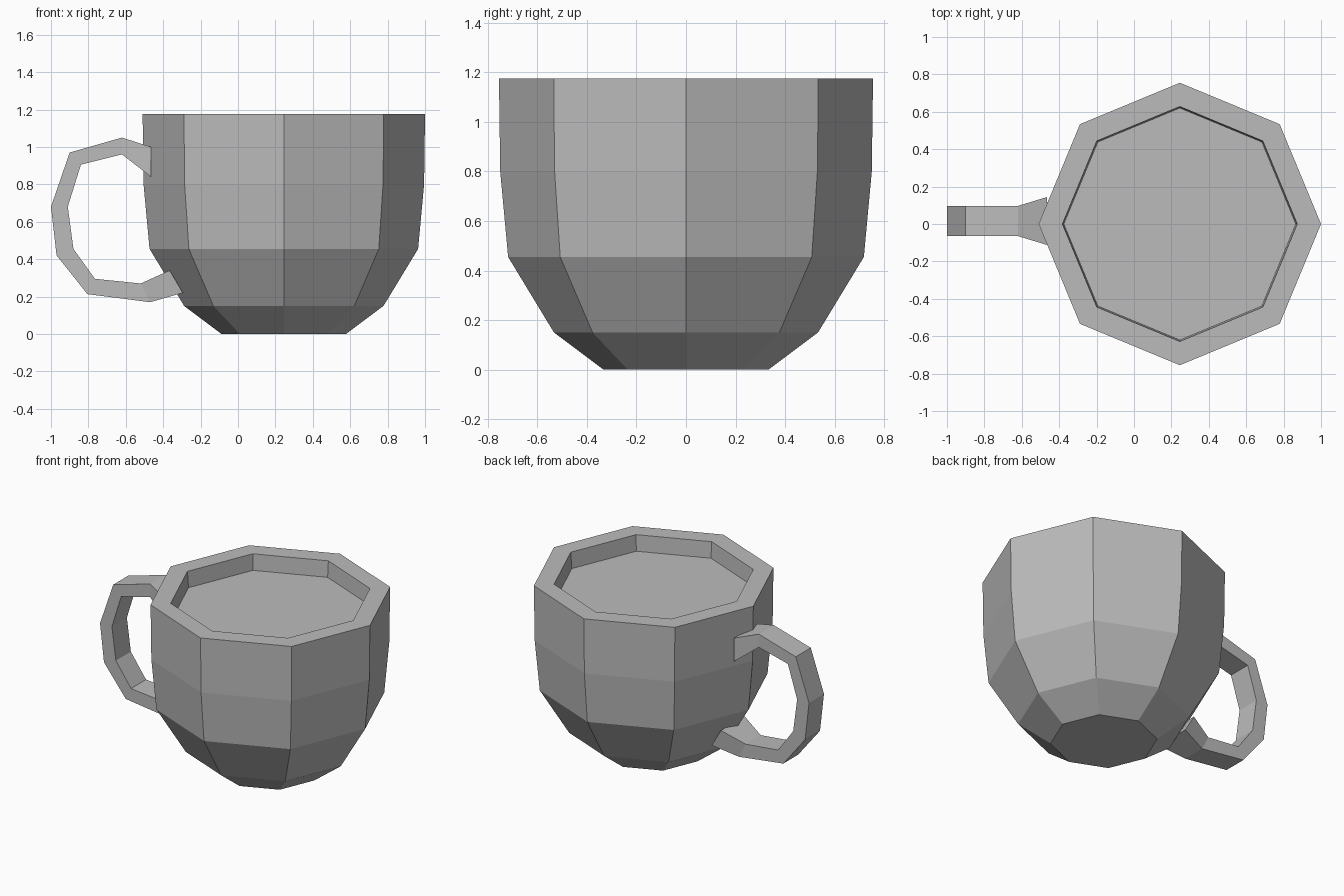
import bpy
import bmesh
from math import cos, sin, pi

cube = bpy.data.objects.get("Cube")
if cube:
    bpy.data.objects.remove(cube, do_unlink=True)

grey = bpy.data.materials.new("plain_grey")
grey.use_nodes = True
colour = (0.5, 0.5, 0.5, 1)
grey.diffuse_color = colour
grey.node_tree.nodes["Principled BSDF"].inputs["Base Color"].default_value = colour


def loft(name, rings):
    """Skin a list of equal closed rings, with a cap at each end."""
    bm = bmesh.new()
    loops = [[bm.verts.new(p) for p in ring] for ring in rings]
    for a, b in zip(loops, loops[1:]):
        for i in range(len(a)):
            j = (i + 1) % len(a)
            bm.faces.new((a[i], a[j], b[j], b[i]))
    bm.faces.new(loops[0])
    bm.faces.new(loops[-1])
    bmesh.ops.recalc_face_normals(bm, faces=bm.faces)
    mesh = bpy.data.meshes.new(name)
    bm.to_mesh(mesh)
    bm.free()
    mesh.materials.append(grey)
    obj = bpy.data.objects.new(name, mesh)
    bpy.context.collection.objects.link(obj)
    return obj


# Eight-sided cup: outer wall, rim, then down to the drink surface
SIDES = 8
CENTRE_X = 0.245
profile = [(0.333, 0), (0.533, 0.15), (0.718, 0.455), (0.75, 0.8),
           (0.755, 1.175), (0.628, 1.175), (0.62, 1.065)]
loft("cup", [[(CENTRE_X + r * cos(2 * pi * i / SIDES), r * sin(2 * pi * i / SIDES), z)
              for i in range(SIDES)] for r, z in profile])

# Square-section handle, flared where it meets the cup
outer = [(-0.465, 1.0), (-0.62, 1.05), (-0.9, 0.97), (-1.0, 0.68),
         (-0.97, 0.42), (-0.805, 0.213), (-0.47, 0.17), (-0.295, 0.22)]
inner = [(-0.465, 0.84), (-0.62, 0.96), (-0.84, 0.905), (-0.91, 0.68),
         (-0.88, 0.455), (-0.765, 0.295), (-0.52, 0.27), (-0.365, 0.34)]
MID_Y = 0.016
rings = []
for k, ((ox, oz), (ix, iz)) in enumerate(zip(outer, inner)):
    half = 0.128 if k in (0, len(outer) - 1) else 0.081
    low, high = MID_Y - half, MID_Y + half
    rings.append([(ox, low, oz), (ox, high, oz), (ix, high, iz), (ix, low, iz)])
loft("handle", rings)
